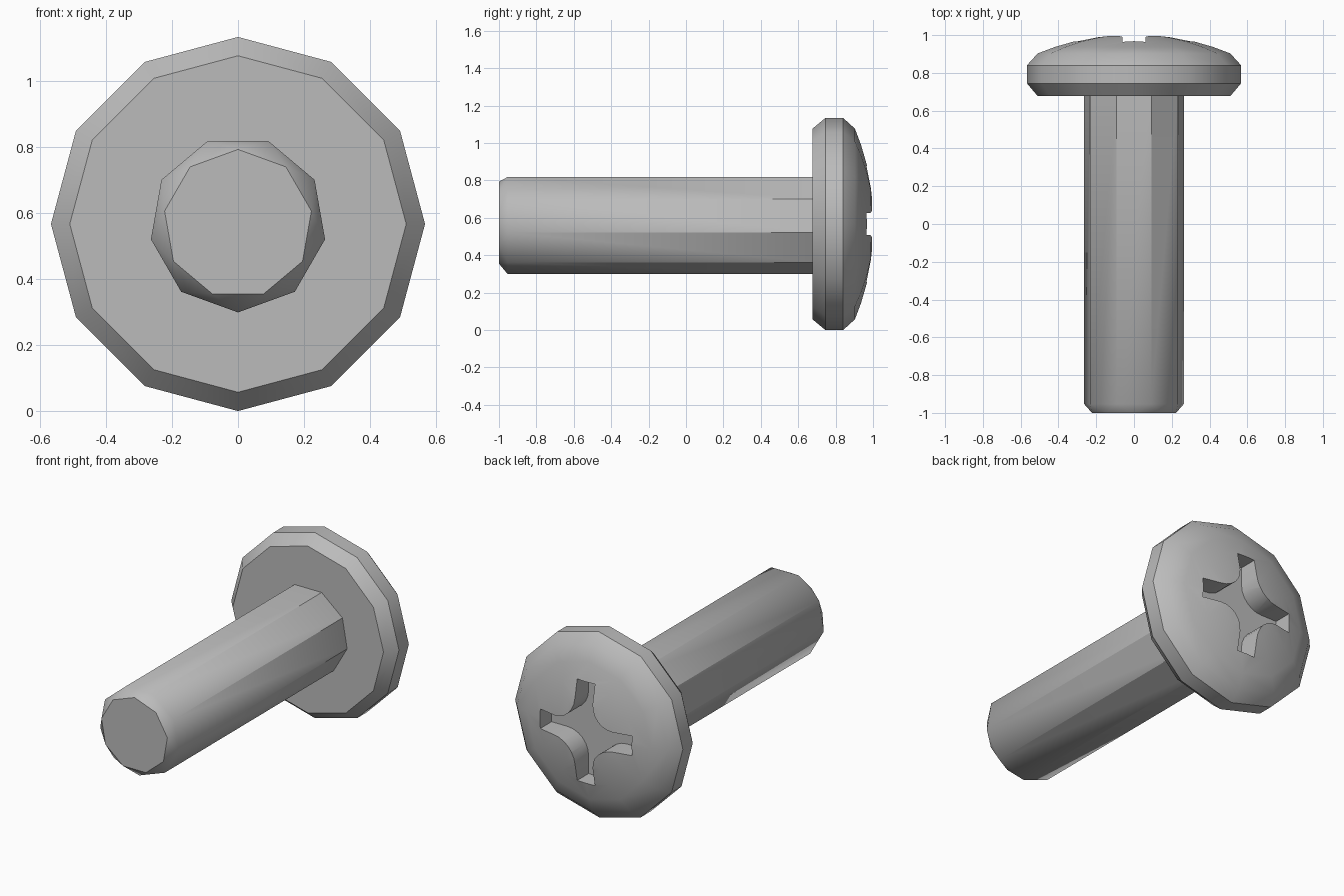
import bpy
import bmesh
from math import sin, cos, pi, radians, sqrt

cube = bpy.data.objects.get("Cube")
if cube:
    bpy.data.objects.remove(cube)

AXIS_Z = 0.567   # height of the screw axis

steel = bpy.data.materials.new("grey_steel")
steel.use_nodes = True
GREY = (0.5, 0.5, 0.5, 1)
steel.diffuse_color = GREY
steel.node_tree.nodes["Principled BSDF"].inputs["Base Color"].default_value = GREY


def ring(bm, sides, radius, y, start):
    """Regular polygon around the screw axis."""
    angles = [start + 2 * pi * i / sides for i in range(sides)]
    return [bm.verts.new((radius * cos(a), y, AXIS_Z + radius * sin(a))) for a in angles]


def bridge(bm, a, b):
    n = len(a)
    for i in range(n):
        j = (i + 1) % n
        bm.faces.new((a[i], a[j], b[j], b[i]))


def finish(bm, name):
    bmesh.ops.recalc_face_normals(bm, faces=bm.faces)
    mesh = bpy.data.meshes.new(name)
    bm.to_mesh(mesh)
    bm.free()
    mesh.materials.append(steel)
    obj = bpy.data.objects.new(name, mesh)
    bpy.context.collection.objects.link(obj)
    return obj


def activate(obj):
    bpy.ops.object.select_all(action='DESELECT')
    obj.select_set(True)
    bpy.context.view_layer.objects.active = obj


# Shaft: nine sides, ending in a chamfer twisted by half a side
SIDES = 9
bm = bmesh.new()
root = ring(bm, SIDES, 0.268, 0.70, -pi / 2)
neck = ring(bm, SIDES, 0.268, -0.953, -pi / 2)
tip = ring(bm, SIDES, 0.226, -1.0, -pi / 2 + pi / SIDES)
bridge(bm, root, neck)
for i in range(SIDES):
    j = (i + 1) % SIDES
    bm.faces.new((neck[i], neck[j], tip[i]))
    bm.faces.new((neck[j], tip[j], tip[i]))
bm.faces.new(root)
bm.faces.new(tip)
shaft = finish(bm, "shaft")

# Head: twelve-sided rim with bevels and a shallow dome
RIM, RIM_Y, RISE = 0.51, 0.903, 0.102
dome_radius = (RIM ** 2 + RISE ** 2) / (2 * RISE)
profile = [(0.51, 0.677), (0.567, 0.745), (0.567, 0.84), (RIM, RIM_Y)]
for r in (0.42, 0.32, 0.21, 0.1):
    profile.append((r, RIM_Y + RISE - dome_radius + sqrt(dome_radius ** 2 - r * r)))
bm = bmesh.new()
rings = [ring(bm, 12, r, y, 0) for r, y in profile]
for a, b in zip(rings, rings[1:]):
    bridge(bm, a, b)
bm.faces.new(rings[0])
bm.faces.new(rings[-1])
head = finish(bm, "head")

# Cross recess: four straight arms joined by rounded inner corners
ARM, HALF, BEND = 0.31, 0.06, 0.20
quarter = [(ARM, HALF)]
for i in range(7):
    a = -pi / 2 - i * pi / 12
    fillet = BEND - HALF
    quarter.append((BEND + fillet * cos(a), BEND + fillet * sin(a)))
quarter.append((HALF, ARM))
bm = bmesh.new()
outline = []
for k in range(4):
    c, s = cos(k * pi / 2), sin(k * pi / 2)
    outline += [(c * x - s * z, s * x + c * z) for x, z in quarter]
floor = [bm.verts.new((x, 0.855, AXIS_Z + z)) for x, z in outline]
top = [bm.verts.new((x, 1.1, AXIS_Z + z)) for x, z in outline]
bridge(bm, floor, top)
bm.faces.new(floor)
bm.faces.new(top)
cutter = finish(bm, "recess_cutter")
cutter.hide_render = True

cut = head.modifiers.new("cross_recess", 'BOOLEAN')
cut.operation = 'DIFFERENCE'
cut.solver = 'EXACT'
cut.object = cutter
activate(head)
bpy.ops.object.modifier_apply(modifier=cut.name)
bpy.data.objects.remove(cutter)

for obj in (shaft, head):
    activate(obj)
    bpy.ops.object.shade_smooth_by_angle(angle=radians(32))
